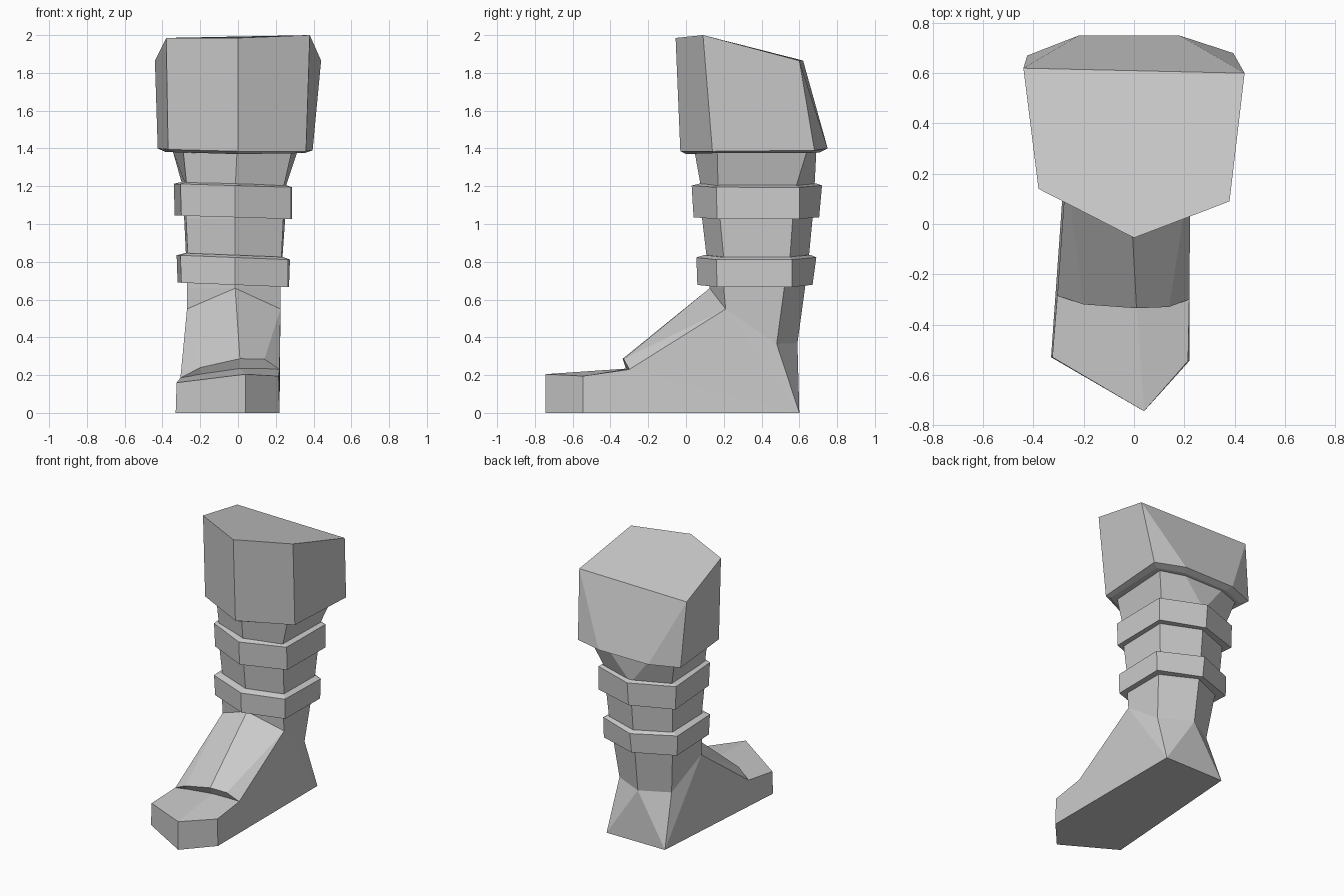
import bpy, bmesh

grey = bpy.data.materials.new("stone grey")
grey.diffuse_color = (0.6, 0.6, 0.6, 1)


def finish(name, bm):
    """Weld, orient and store a flat-shaded part."""
    bmesh.ops.remove_doubles(bm, verts=bm.verts[:], dist=0.0005)
    bmesh.ops.recalc_face_normals(bm, faces=bm.faces[:])
    mesh = bpy.data.meshes.new(name)
    bm.to_mesh(mesh)
    bm.free()
    mesh.materials.append(grey)
    obj = bpy.data.objects.new(name, mesh)
    bpy.context.collection.objects.link(obj)
    return obj


def loft(name, rings):
    """Closed skin through rings with equal point counts."""
    bm = bmesh.new()
    rows = [[bm.verts.new(p) for p in ring] for ring in rings]
    n = len(rows[0])
    for a, b in zip(rows, rows[1:]):
        for i in range(n):
            j = (i + 1) % n
            bm.faces.new((a[i], a[j], b[j], b[i]))
    bm.faces.new(rows[0])
    bm.faces.new(rows[-1])
    return finish(name, bm)


def hexagon(z, front_y, corner, side, back_y, tilt=0.0):
    """Leg section: front ridge, front corners, sides, back ridge.
    corner and side are (left x, right x, y)."""
    pts = [(-0.015, front_y), (corner[1], corner[2]), (side[1], side[2]),
           (-0.03, back_y), (side[0], side[2]), (corner[0], corner[2])]
    return [(x, y, z + tilt * x) for x, y in pts]


# Flared knee cuff: pentagonal top, seven-sided bottom
cuff_top = [(0, -0.055, 1.985), (0.38, 0.09, 2.0),
            (0.44, 0.60, 1.865), (0.44, 0.60, 1.865),
            (-0.44, 0.62, 1.865), (-0.44, 0.62, 1.865),
            (-0.38, 0.14, 1.985)]
cuff_bottom = [(0, -0.03, 1.385), (0.36, 0.14, 1.385), (0.395, 0.68, 1.39),
               (0.18, 0.75, 1.40), (-0.22, 0.75, 1.40), (-0.425, 0.67, 1.40),
               (-0.37, 0.15, 1.395)]
cuff_under = [(0, 0.0, 1.37), (0.33, 0.155, 1.375), (0.35, 0.65, 1.375),
              (0.16, 0.71, 1.38), (-0.2, 0.71, 1.38), (-0.38, 0.64, 1.38),
              (-0.34, 0.165, 1.38)]
loft("cuff", [cuff_top, cuff_bottom, cuff_under])

# Flared neck under the cuff: two back corners merge into one ridge
neck_top = [(-0.005, 0.045, 1.385), (0.285, 0.165, 1.385), (0.315, 0.64, 1.385),
            (0.14, 0.69, 1.385), (-0.18, 0.69, 1.385), (-0.345, 0.63, 1.385),
            (-0.29, 0.165, 1.385)]
h = hexagon(1.19, 0.08, (-0.27, 0.24, 0.17), (-0.29, 0.25, 0.58), 0.68)
loft("neck", [neck_top, h[:4] + h[3:]])

# Shin
loft("shin", [
    h,
    hexagon(1.03, 0.085, (-0.275, 0.24, 0.18), (-0.285, 0.25, 0.565), 0.67),
    hexagon(0.82, 0.11, (-0.265, 0.23, 0.20), (-0.275, 0.235, 0.55), 0.65),
    hexagon(0.66, 0.125, (-0.27, 0.225, 0.20), (-0.255, 0.225, 0.52), 0.63),
])

# Two straps around the shin, with slightly bevelled top rims
loft("upper_strap", [
    hexagon(1.213, 0.07, (-0.28, 0.25, 0.18), (-0.30, 0.255, 0.58), 0.69, -0.03),
    hexagon(1.203, 0.03, (-0.305, 0.28, 0.16), (-0.34, 0.285, 0.60), 0.72, -0.03),
    hexagon(1.035, 0.04, (-0.30, 0.28, 0.165), (-0.335, 0.285, 0.60), 0.705, -0.03),
])
loft("lower_strap", [
    hexagon(0.835, 0.095, (-0.275, 0.24, 0.19), (-0.28, 0.24, 0.55), 0.66, -0.04),
    hexagon(0.822, 0.055, (-0.305, 0.265, 0.16), (-0.325, 0.275, 0.56), 0.69, -0.04),
    hexagon(0.677, 0.06, (-0.30, 0.265, 0.165), (-0.32, 0.27, 0.56), 0.67, -0.04),
])

# Foot corners
bm = bmesh.new()


def corners(*points):
    return [bm.verts.new(p) for p in points]


# Sole: toe tip, toe right, heel right, heel left, toe left
s_tip, s_tr, s_hr, s_hl, s_tl = sole = corners(
    (0.04, -0.745, 0), (0.22, -0.545, 0), (0.22, 0.60, 0),
    (-0.25, 0.60, 0), (-0.33, -0.53, 0))
# Toe cap
tip, tr, tl = corners(
    (0.04, -0.745, 0.205), (0.215, -0.545, 0.195), (-0.325, -0.53, 0.16))
# Lower and upper edges of the instep lip
lr, l3, l2, l1, ll = corners(
    (0.22, -0.30, 0.23), (0.14, -0.305, 0.235), (0.01, -0.31, 0.235),
    (-0.2, -0.295, 0.205), (-0.305, -0.285, 0.185))
u3, u2, u1 = corners(
    (0.14, -0.33, 0.285), (0.01, -0.335, 0.287), (-0.2, -0.32, 0.24))
# Ankle: front, front right, front left, back right, back left, back
af, ar, al, br, bl, bk = corners(
    (-0.015, 0.125, 0.66), (0.225, 0.21, 0.55), (-0.27, 0.21, 0.55),
    (0.20, 0.48, 0.365), (-0.22, 0.48, 0.365), (-0.025, 0.59, 0.37))
# Top ring, meeting the shin
r1, r2, r3, r4, r5 = corners(
    (0.225, 0.20, 0.66), (0.225, 0.52, 0.66), (-0.03, 0.63, 0.66),
    (-0.255, 0.52, 0.66), (-0.27, 0.20, 0.66))

toe = [sole, (s_tip, s_tr, tr, tip), (s_tip, tip, tl, s_tl),
       (tip, tr, lr, l3, l2), (tip, l2, l1, ll, tl)]
instep = [(lr, u3, l3), (l3, u3, u2, l2), (l2, u2, u1, l1), (l1, u1, ll),
          (af, u2, u3, ar), (ar, u3, lr), (af, al, u1, u2), (al, ll, u1)]
flanks = [(s_tr, s_hr, lr, tr), (lr, s_hr, ar), (ar, s_hr, br),
          (s_tl, tl, ll, s_hl), (ll, al, s_hl), (al, bl, s_hl)]
heel = [(s_hr, bk, br), (s_hr, s_hl, bk), (s_hl, bl, bk)]
ankle = [(af, ar, r1), (af, r5, al), (ar, br, r2, r1), (br, bk, r3, r2),
         (bk, bl, r4, r3), (bl, al, r5, r4), (af, r1, r2, r3, r4, r5)]
for face in toe + instep + flanks + heel + ankle:
    bm.faces.new(face)
finish("foot", bm)
